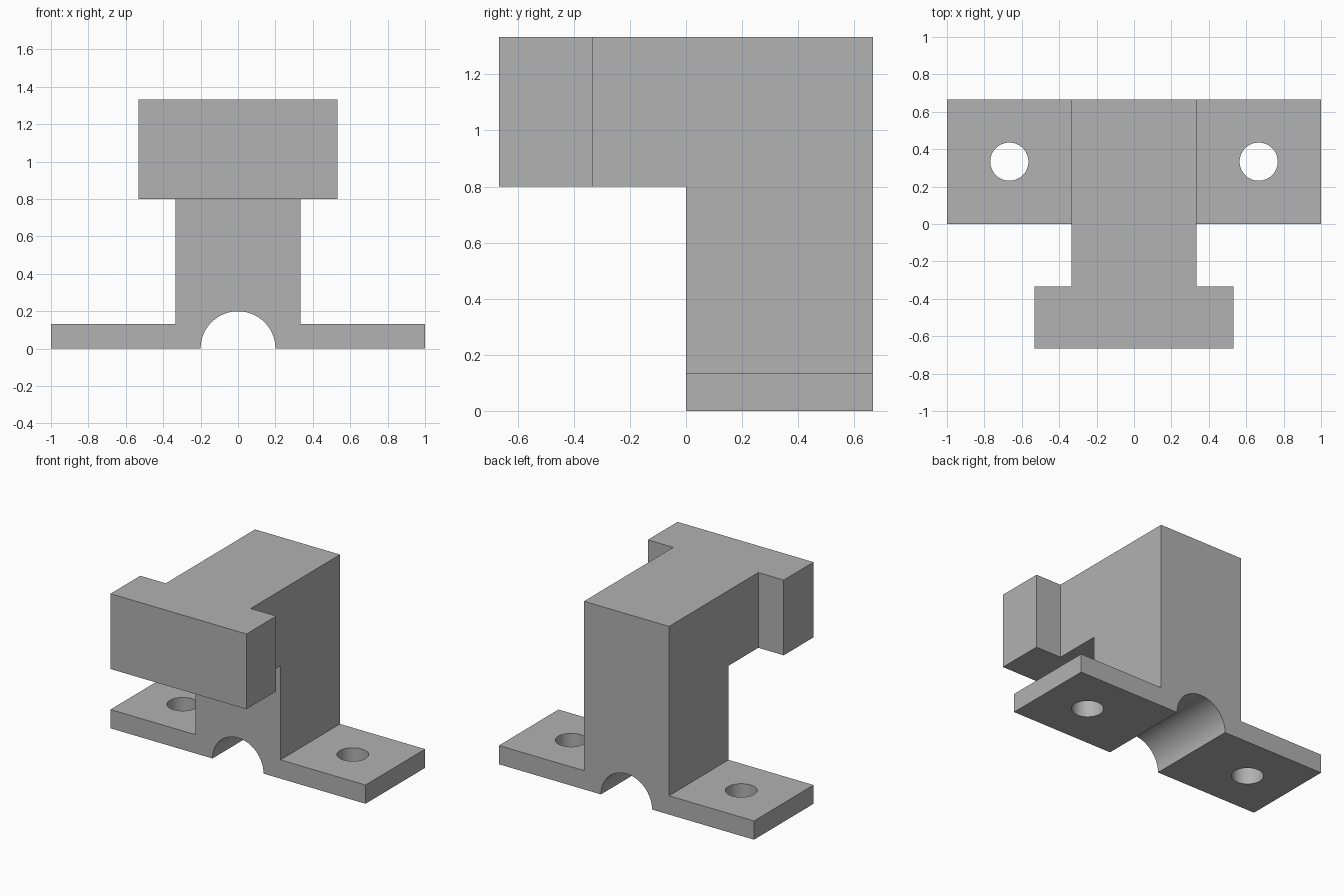
import bpy, bmesh
from math import sin, cos, pi, radians
from mathutils import Vector

default = bpy.data.objects.get("Cube")
if default:
    bpy.data.objects.remove(default, do_unlink=True)

THIRD = 1 / 3
DEPTH = 2 * THIRD        # depth of the foot and column
HEIGHT = 4 * THIRD       # overall height
FOOT = 0.133             # flange thickness
ARCH = 0.2               # radius of the arched groove
HEAD = 0.533             # half width of the head
UNDERSIDE = 0.8          # underside of the overhang

steel = bpy.data.materials.new("plain grey")
steel.use_nodes = True
grey = (0.445, 0.445, 0.445, 1)
steel.diffuse_color = grey
steel.node_tree.nodes["Principled BSDF"].inputs["Base Color"].default_value = grey


def prism(name, points, travel):
    """Extrude a closed outline along a vector into a solid object."""
    bm = bmesh.new()
    face = bm.faces.new([bm.verts.new(p) for p in points])
    grown = bmesh.ops.extrude_face_region(bm, geom=[face], use_keep_orig=True)
    moved = [g for g in grown["geom"] if isinstance(g, bmesh.types.BMVert)]
    bmesh.ops.translate(bm, verts=moved, vec=Vector(travel))
    bmesh.ops.recalc_face_normals(bm, faces=bm.faces)
    mesh = bpy.data.meshes.new(name)
    bm.to_mesh(mesh)
    bm.free()
    mesh.materials.append(steel)
    obj = bpy.data.objects.new(name, mesh)
    bpy.context.collection.objects.link(obj)
    return obj


def combine(target, tool, operation):
    """Apply a boolean, then discard its tool."""
    mod = target.modifiers.new(operation.lower(), "BOOLEAN")
    mod.operation, mod.object, mod.solver = operation, tool, "EXACT"
    bpy.context.view_layer.objects.active = target
    bpy.ops.object.modifier_apply(modifier=mod.name)
    bpy.data.objects.remove(tool, do_unlink=True)


def mirrored(half):
    """Complete a right-hand outline with its reflection."""
    return half + [(-x, y) for x, y in reversed(half)]


# Column, flanges and arched groove from one front outline
half = [(ARCH, 0), (1, 0), (1, FOOT), (THIRD, FOOT), (THIRD, HEIGHT)]
arch = [(-ARCH * cos(pi * i / 48), ARCH * sin(pi * i / 48)) for i in range(1, 48)]
front = mirrored(half) + arch
bracket = prism("bracket", [(x, 0, z) for x, z in front], (0, DEPTH, 0))

# Overhanging neck and wider head from one plan outline
half = [(HEAD, -DEPTH), (HEAD, -THIRD), (THIRD, -THIRD), (THIRD, THIRD)]
head = prism("head", [(x, y, UNDERSIDE) for x, y in mirrored(half)],
             (0, 0, HEIGHT - UNDERSIDE))
combine(bracket, head, "UNION")

# Bolt holes through both flanges
for side in (-1, 1):
    ring = [(side * DEPTH + 0.102 * cos(2 * pi * i / 64),
             THIRD + 0.102 * sin(2 * pi * i / 64), -0.1) for i in range(64)]
    combine(bracket, prism("hole_cutter", ring, (0, 0, 0.4)), "DIFFERENCE")

# Clean flat faces and smooth the curved ones
bm = bmesh.new()
bm.from_mesh(bracket.data)
bmesh.ops.remove_doubles(bm, verts=bm.verts, dist=0.0001)
bmesh.ops.dissolve_limit(bm, angle_limit=radians(0.5), verts=bm.verts, edges=bm.edges)
bm.to_mesh(bracket.data)
bm.free()
bpy.ops.object.select_all(action="DESELECT")
bracket.select_set(True)
bpy.context.view_layer.objects.active = bracket
bpy.ops.object.shade_smooth_by_angle(angle=radians(30))
